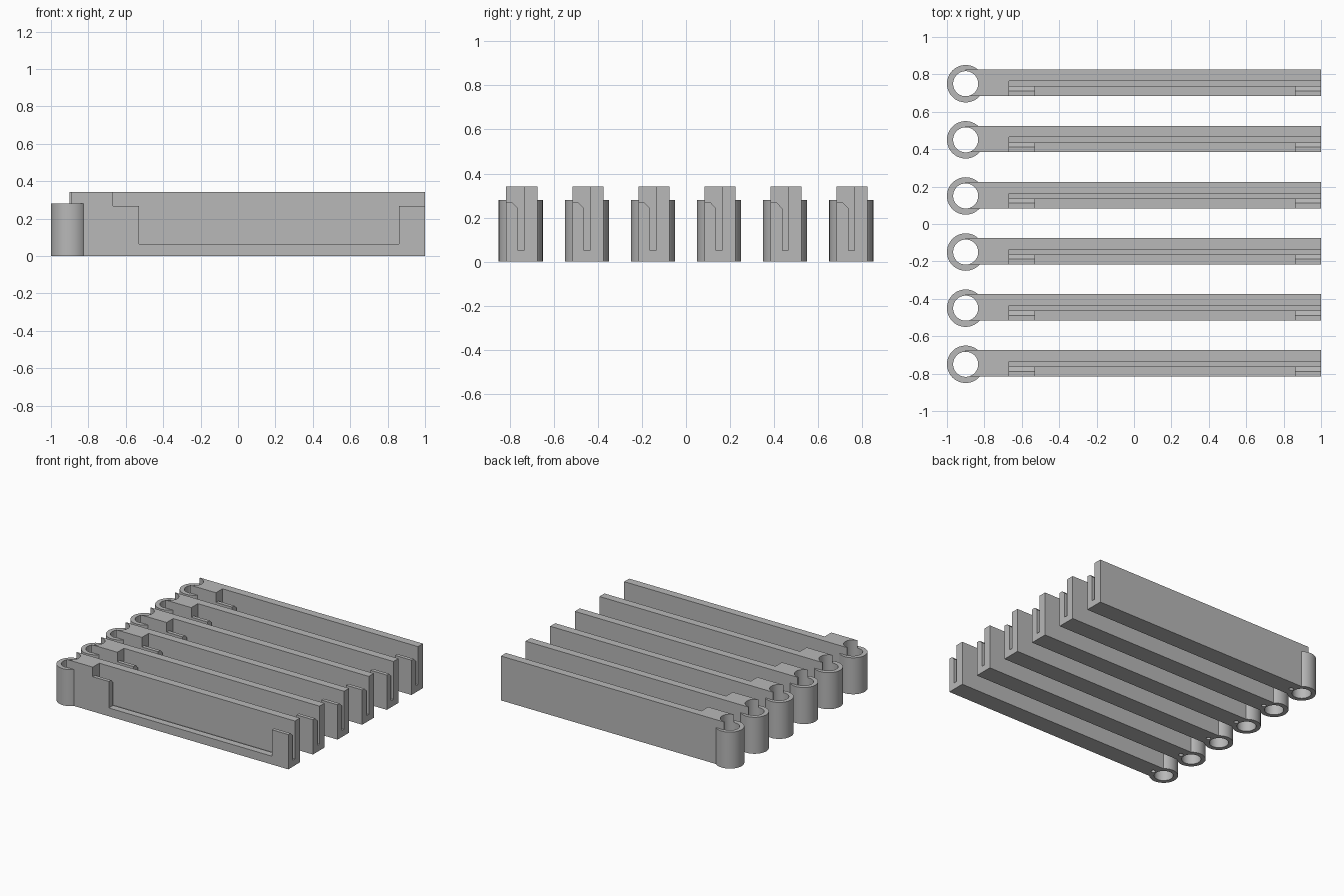
import bpy
import bmesh
from mathutils import Matrix, Vector

default = bpy.data.objects.get("Cube")
if default:
    bpy.data.objects.remove(default, do_unlink=True)

grey = bpy.data.materials.new("plain grey")
grey.use_nodes = True
colour = (0.48, 0.48, 0.48, 1)
grey.diffuse_color = colour
grey.node_tree.nodes["Principled BSDF"].inputs["Base Color"].default_value = colour

PIVOT_X = -0.9
FRONT, BACK = -0.066, 0.075
HEIGHT = 0.342


def make_object(name, bm):
    bmesh.ops.recalc_face_normals(bm, faces=bm.faces)
    mesh = bpy.data.meshes.new(name)
    bm.to_mesh(mesh)
    bm.free()
    mesh.materials.append(grey)
    obj = bpy.data.objects.new(name, mesh)
    bpy.context.collection.objects.link(obj)
    return obj


def box(name, low, high):
    low, high = Vector(low), Vector(high)
    bm = bmesh.new()
    place = Matrix.Translation((low + high) / 2) @ Matrix.Diagonal((*(high - low), 1))
    bmesh.ops.create_cube(bm, size=1, matrix=place)
    return make_object(name, bm)


def cylinder(name, x, radius, bottom, top, sides=64):
    bm = bmesh.new()
    bmesh.ops.create_cone(bm, cap_ends=True, segments=sides, radius1=radius,
                          radius2=radius, depth=top - bottom,
                          matrix=Matrix.Translation((x, 0, (bottom + top) / 2)))
    return make_object(name, bm)


def extrude_along_x(name, profile, start, end):
    bm = bmesh.new()
    face = bm.faces.new([bm.verts.new((start, y, z)) for y, z in profile])
    moved = bmesh.ops.extrude_face_region(bm, geom=[face])["geom"]
    verts = [v for v in moved if isinstance(v, bmesh.types.BMVert)]
    bmesh.ops.translate(bm, verts=verts, vec=(end - start, 0, 0))
    return make_object(name, bm)


def combine(target, tool, operation):
    tool.hide_render = True
    mod = target.modifiers.new(operation.lower(), "BOOLEAN")
    mod.operation = operation
    mod.solver = "EXACT"
    mod.object = tool
    bpy.context.view_layer.objects.active = target
    bpy.ops.object.modifier_apply(modifier=mod.name)
    bpy.data.objects.remove(tool, do_unlink=True)


# Bar with a round socket at its right end
holder = box("holder", (PIVOT_X, FRONT, 0), (1, BACK, HEIGHT))
combine(holder, cylinder("socket", PIVOT_X, 0.1, 0, 0.281), "UNION")
combine(holder, cylinder("socket_hole", PIVOT_X, 0.067, -0.1, 0.5), "DIFFERENCE")

# Narrow slot with a bevelled lip, open at the top and the left end
slot = [(-0.2, 0.5), (-0.2, 0.268), (-0.038, 0.268), (-0.013, 0.242),
        (-0.013, 0.05), (0.014, 0.05), (0.014, 0.5)]
combine(holder, extrude_along_x("slot_cutter", slot, -0.667, 1.1), "DIFFERENCE")

# Wide window through the front wall
combine(holder, box("window_cutter", (-0.53, -0.2, 0.064), (0.861, 0, 0.4)), "DIFFERENCE")

# Small blind hole under the socket
combine(holder, cylinder("pin_cutter", -0.805, 0.016, -0.1, 0.04, 24), "DIFFERENCE")

bpy.ops.object.select_all(action="DESELECT")
holder.select_set(True)
bpy.context.view_layer.objects.active = holder
bpy.ops.object.shade_smooth_by_angle()

# Row of six identical holders
for i in range(6):
    part = holder if i == 0 else holder.copy()
    if i:
        bpy.context.collection.objects.link(part)
    part.name = f"holder_{i + 1}"
    part.location.y = (i - 2.5) * 0.3
